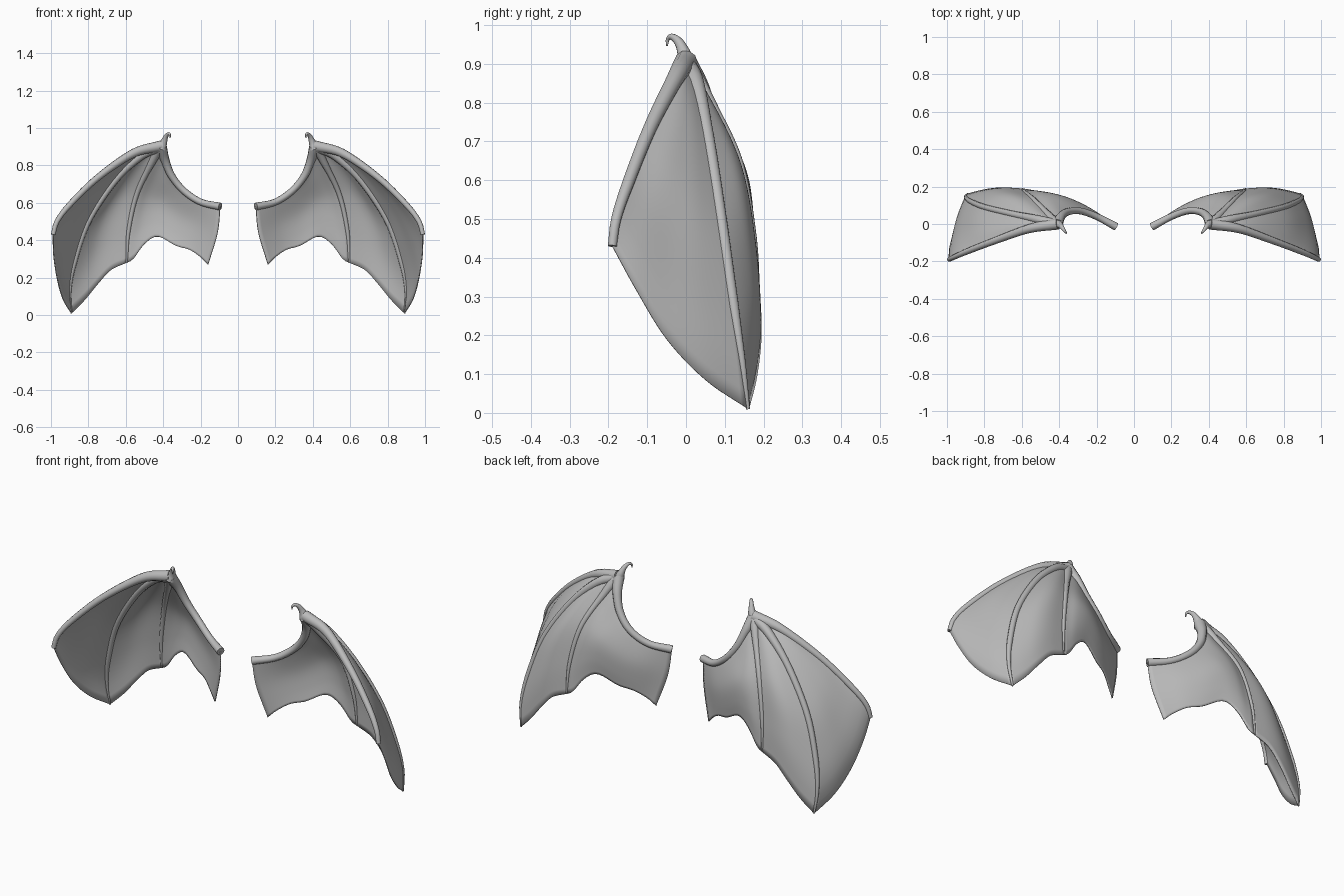
import bpy
from mathutils import Vector
from math import sin, pi

cube = bpy.data.objects.get("Cube")
if cube:
    bpy.data.objects.remove(cube, do_unlink=True)

grey = bpy.data.materials.new("wing_grey")
grey.use_nodes = True
COLOUR = (0.5, 0.5, 0.5, 1)
grey.diffuse_color = COLOUR
grey.node_tree.nodes["Principled BSDF"].inputs["Base Color"].default_value = COLOUR


def smooth_path(points, count):
    """Resample a Catmull-Rom curve through the points at even spacing."""
    p = [Vector(q) for q in points]
    p = [2 * p[0] - p[1]] + p + [2 * p[-1] - p[-2]]
    dense = []
    for i in range(1, len(p) - 2):
        a, b, c, d = p[i - 1:i + 3]
        for k in range(20):
            t = k / 20
            dense.append(0.5 * (2 * b + (c - a) * t + (2 * a - 5 * b + 4 * c - d) * t * t
                                + (3 * b - a - 3 * c + d) * t ** 3))
    dense.append(p[-2])
    total = [0]
    for a, b in zip(dense, dense[1:]):
        total.append(total[-1] + (b - a).length)
    out, j = [], 0
    for k in range(count + 1):
        s = total[-1] * k / count
        while j < len(dense) - 2 and total[j + 1] < s:
            j += 1
        out.append(dense[j].lerp(dense[j + 1], (s - total[j]) / (total[j + 1] - total[j])))
    return out


def finish(obj):
    obj.data.materials.append(grey)
    bpy.ops.object.select_all(action='DESELECT')
    obj.select_set(True)
    bpy.context.view_layer.objects.active = obj
    if obj.type == 'CURVE':
        bpy.ops.object.convert(target='MESH')
    bpy.ops.object.shade_smooth_by_angle(angle=1.0)


def bone(name, points, radii, side):
    """Tapered round tube; radii are spread evenly along its length."""
    path = smooth_path(points, 32)
    curve = bpy.data.curves.new(name, 'CURVE')
    curve.dimensions = '3D'
    curve.bevel_depth = 1
    curve.bevel_resolution = 3
    curve.use_fill_caps = True
    spline = curve.splines.new('POLY')
    spline.points.add(len(path) - 1)
    for i, (pt, q) in enumerate(zip(spline.points, path)):
        f = i / (len(path) - 1) * (len(radii) - 1)
        k = min(int(f), len(radii) - 2)
        pt.co = (q.x * side, q.y, q.z, 1)
        pt.radius = radii[k] + (radii[k + 1] - radii[k]) * (f - k)
    obj = bpy.data.objects.new(name, curve)
    bpy.context.collection.objects.link(obj)
    finish(obj)


def membrane(name, left, right, top, bottom, bulge, side):
    """Skin stretched between four boundary curves."""
    n = 24
    L, R, T, B = (smooth_path(c, n) for c in (left, right, top, bottom))
    push = Vector(bulge)
    verts = []
    for j in range(n + 1):
        v = j / n
        for i in range(n + 1):
            u = i / n
            q = (L[j].lerp(R[j], u) + T[i].lerp(B[i], v)
                 - T[0].lerp(T[n], u).lerp(B[0].lerp(B[n], u), v))
            q += push * sin(pi * u) * sin(pi * v)
            verts.append((q.x * side, q.y, q.z))
    faces = []
    for j in range(n):
        for i in range(n):
            a = j * (n + 1) + i
            f = (a, a + 1, a + n + 2, a + n + 1)
            faces.append(f if side > 0 else f[::-1])
    mesh = bpy.data.meshes.new(name)
    mesh.from_pydata(verts, [], faces)
    obj = bpy.data.objects.new(name, mesh)
    bpy.context.collection.objects.link(obj)
    finish(obj)
    skin = obj.modifiers.new("thickness", 'SOLIDIFY')
    skin.thickness = 0.006
    skin.offset = 0


# Bone centre lines of the left wing
arm = [(.41, 0, .9), (.39, .04, .83), (.355, .065, .745), (.29, .07, .665),
       (.2, .04, .605), (.095, -.015, .58)]
claw = [(.41, 0, .89), (.397, -.005, .925), (.385, -.018, .955),
        (.372, -.036, .97), (.363, -.047, .963), (.363, -.049, .946)]
front_finger = [(.41, 0, .905), (.56, -.025, .865), (.75, -.092, .735),
                (.9, -.15, .59), (.968, -.18, .5), (.988, -.19, .43)]
long_finger = [(.42, 0, .895), (.52, .025, .85), (.66, .055, .715), (.8, .09, .5),
               (.875, .122, .28), (.9, .145, .13), (.89, .16, .01)]
rear_finger = [(.415, 0, .9), (.455, .045, .825), (.54, .133, .65),
               (.585, .172, .45), (.595, .187, .28)]

# Free edges of the skins
outer_edge = [front_finger[-1], (.985, -.13, .32), (.965, -.05, .19),
              (.935, .05, .085), long_finger[-1]]
middle_edge = [long_finger[-1], (.82, .178, .08), (.75, .19, .165),
               (.68, .192, .24), rear_finger[-1]]
inner_edge = [rear_finger[-1], (.56, .182, .3), (.5, .17, .38), (.43, .152, .42),
              (.33, .115, .37), (.26, .085, .35), (.2, .05, .31), (.16, .03, .27)]
body_edge = [arm[-1], (.11, .0, .44), (.16, .03, .27)]

for label, side in (("left", 1), ("right", -1)):
    bone(label + "_arm", arm, [.03, .022, .019, .018, .018, .021], side)
    bone(label + "_claw", claw, [.03, .021, .015, .011, .007, .002], side)
    bone(label + "_front_finger", front_finger, [.03, .022, .018, .016, .012], side)
    bone(label + "_long_finger", long_finger, [.026, .018, .016, .014, .005], side)
    bone(label + "_rear_finger", rear_finger, [.026, .016, .013, .011, .005], side)

    membrane(label + "_outer_skin", front_finger, long_finger,
             [front_finger[0], long_finger[0]], outer_edge, (.02, .01, .01), side)
    membrane(label + "_middle_skin", long_finger, rear_finger,
             [long_finger[0], rear_finger[0]], middle_edge, (.01, .02, 0), side)
    membrane(label + "_inner_skin", rear_finger, body_edge, arm, inner_edge,
             (0, .015, 0), side)
